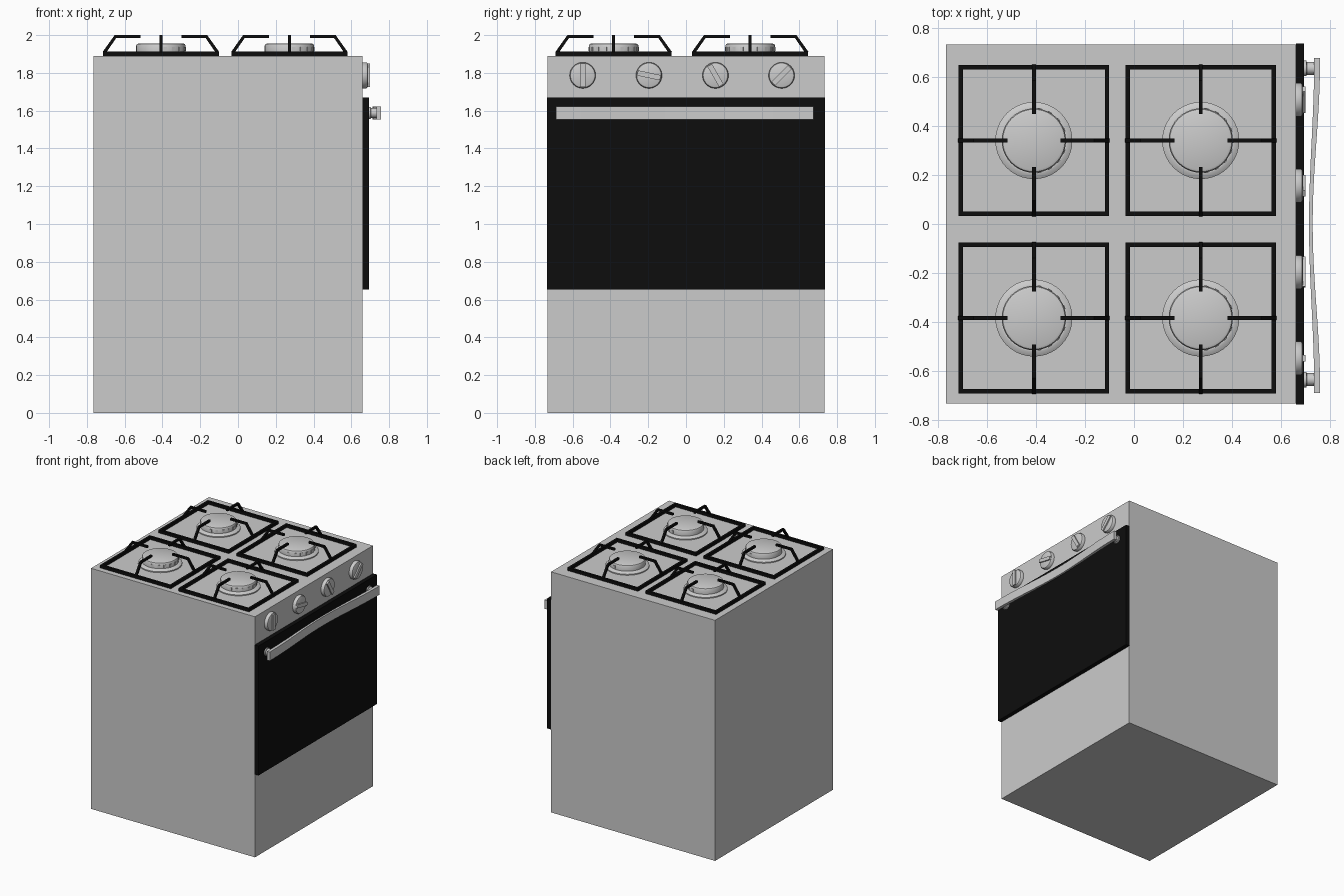
import bpy, bmesh
from math import radians, sin, cos, pi
from mathutils import Matrix, Vector

if "Cube" in bpy.data.objects:
    bpy.data.objects.remove(bpy.data.objects["Cube"])

black = bpy.data.materials.new("black_enamel")
black.diffuse_color = (0.004, 0.004, 0.004, 1)
black.use_nodes = True
black.node_tree.nodes["Principled BSDF"].inputs["Base Color"].default_value = black.diffuse_color


def finish(name, bm, mat=None, smooth=False):
    bmesh.ops.recalc_face_normals(bm, faces=bm.faces)
    me = bpy.data.meshes.new(name)
    bm.to_mesh(me)
    bm.free()
    ob = bpy.data.objects.new(name, me)
    bpy.context.collection.objects.link(ob)
    if mat:
        me.materials.append(mat)
    if smooth:
        bpy.ops.object.select_all(action='DESELECT')
        bpy.context.view_layer.objects.active = ob
        ob.select_set(True)
        bpy.ops.object.shade_smooth_by_angle(angle=radians(35))
    return ob


def add_box(bm, lo, hi, matrix=Matrix()):
    lo, hi = Vector(lo), Vector(hi)
    m = matrix @ Matrix.Translation((lo + hi) / 2) @ Matrix.Diagonal((*(hi - lo), 1))
    bmesh.ops.create_cube(bm, size=1, matrix=m)


def add_lathe(bm, profile, matrix, n=40):
    # profile of (radius, height), starting and ending on the axis
    rings = []
    for r, h in profile:
        count = n if r else 1
        rings.append([bm.verts.new(matrix @ Vector((r * cos(2 * pi * i / n), r * sin(2 * pi * i / n), h)))
                      for i in range(count)])
    for a, b in zip(rings, rings[1:]):
        for i in range(n):
            j = (i + 1) % n
            f = [a[i % len(a)], a[j % len(a)], b[j % len(b)], b[i % len(b)]]
            bm.faces.new(list(dict.fromkeys(f)))


def add_sweep(bm, sections):
    # join a row of matching four-point sections into a capped bar
    rings = [[bm.verts.new(p) for p in s] for s in sections]
    for a, b in zip(rings, rings[1:]):
        for i in range(4):
            j = (i + 1) % 4
            bm.faces.new((a[i], a[j], b[j], b[i]))
    bm.faces.new(rings[0])
    bm.faces.new(rings[-1])


# Cabinet
bm = bmesh.new()
add_box(bm, (-0.765, -0.732, 0), (0.66, 0.732, 1.89))
finish("cabinet", bm)

# Oven door
bm = bmesh.new()
add_box(bm, (0.66, -0.735, 0.653), (0.693, 0.735, 1.67))
finish("oven_door", bm, black)

# Door handle: flat bar bowing in towards the door, on two round posts
bm = bmesh.new()
sections = []
for i in range(33):
    y = -0.688 + 1.364 * i / 32
    t = 0.5 - 0.5 * cos(pi * min(1, abs(y) / 0.67))
    x0, x1 = 0.713 + 0.021 * t, 0.728 + 0.03 * t
    sections.append([(x0, y, 1.553), (x1, y, 1.553), (x1, y, 1.622), (x0, y, 1.622)])
add_sweep(bm, sections)
finish("handle_bar", bm, smooth=True)

to_x = Matrix.Rotation(radians(90), 4, 'Y')
for y in (-0.634, 0.634):
    bm = bmesh.new()
    add_lathe(bm, [(0, 0), (0.032, 0), (0.032, 0.01), (0.026, 0.012), (0.026, 0.045), (0, 0.045)],
              Matrix.Translation((0.692, y, 1.588)) @ to_x, 24)
    finish("handle_post", bm, smooth=True)

# Control knobs, each with a turned grip ridge
for y, angle in ((-0.547, 0), (-0.196, 78), (0.156, 30), (0.506, -45)):
    place = Matrix.Translation((0.66, y, 1.787))
    bm = bmesh.new()
    add_lathe(bm, [(0, 0), (0.069, 0), (0.069, 0.018), (0.065, 0.025), (0.058, 0.028), (0, 0.028)],
              place @ to_x, 32)
    add_box(bm, (0.015, -0.014, -0.062), (0.038, 0.014, 0.062),
            place @ Matrix.Rotation(radians(angle), 4, 'X'))
    finish("control_knob", bm, smooth=True)

# Four burners with their pan supports
BURNER = [(0, 0), (0.157, 0), (0.157, 0.008), (0.138, 0.02), (0.131, 0.02), (0.131, 0.055),
          (0.127, 0.062), (0.118, 0.066), (0, 0.066)]
PRONG = [(0.3, 0.018), (0.241, 0.102), (0.108, 0.102)]
for cx in (-0.408, 0.272):
    for cy in (-0.383, 0.34):
        place = Matrix.Translation((cx, cy, 1.89))
        bm = bmesh.new()
        add_lathe(bm, BURNER, place)
        finish("burner", bm, smooth=True)

        # Flame ports around the door-side half of the burner
        bm = bmesh.new()
        for k in range(9):
            turn = place @ Matrix.Rotation(radians(-80 + 20 * k), 4, 'Z')
            add_box(bm, (0.12, -0.009, 0.026), (0.134, 0.009, 0.048), turn)
        finish("flame_ports", bm)

        bm = bmesh.new()
        for k in range(4):
            turn = place @ Matrix.Rotation(k * pi / 2, 4, 'Z')
            add_box(bm, (0.289, -0.307, 0), (0.307, 0.289, 0.023), turn)
            # bent prong: slanted riser, then a level arm
            w = 0.008
            offs = [(0.009, 0.002), (0.004, 0.008), (0, 0.008)]
            sec = [[turn @ Vector((x + s * dx, s2 * w, z + s * dz))
                    for s, s2 in ((1, -1), (1, 1), (-1, 1), (-1, -1))]
                   for (x, z), (dx, dz) in zip(PRONG, offs)]
            add_sweep(bm, sec)
        finish("pan_support", bm, black)
